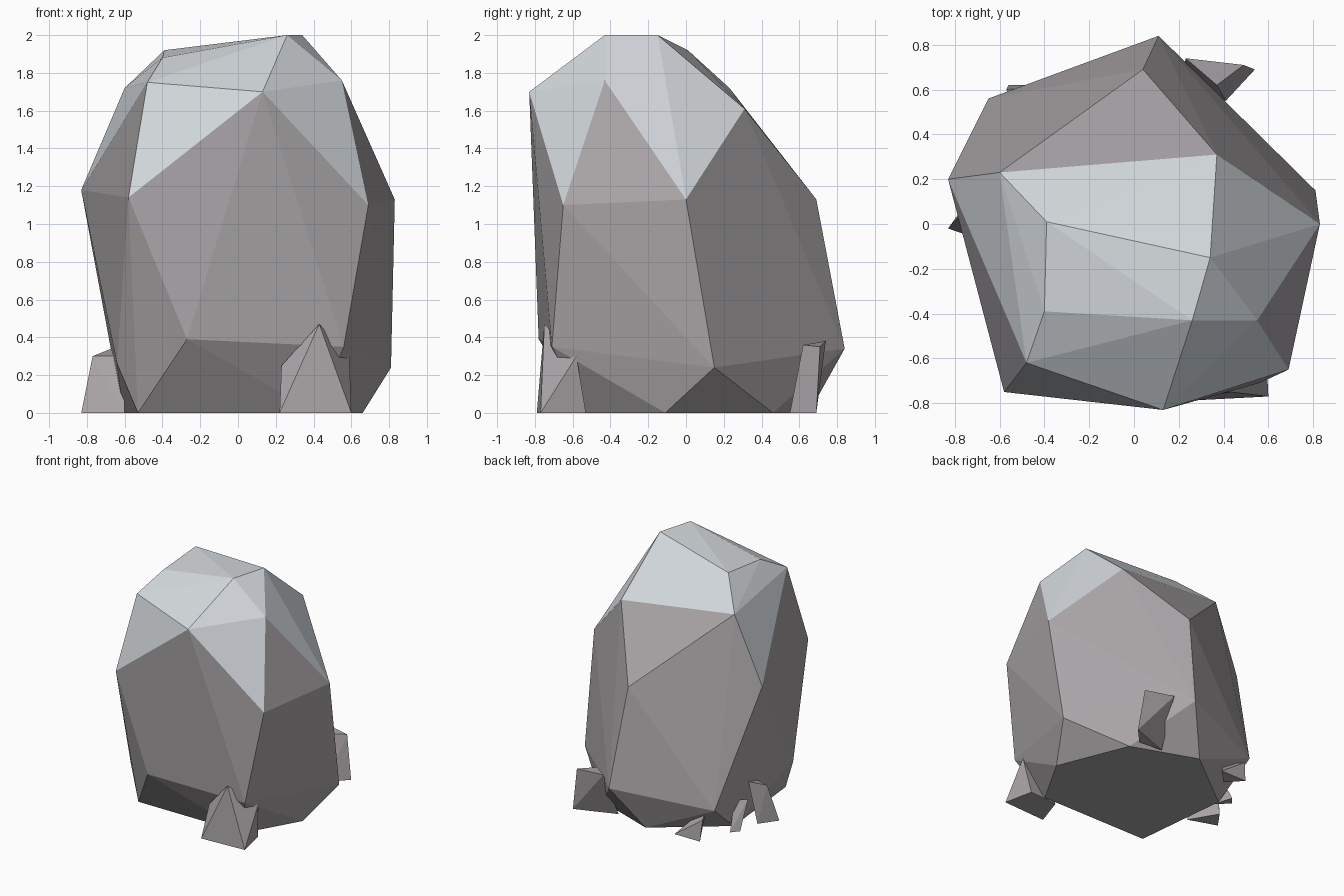
import bpy
import bmesh
import math

# Remove only the default cube
default_cube = bpy.data.objects.get("Cube")
if default_cube:
    bpy.data.objects.remove(default_cube, do_unlink=True)


def make_material(name, color):
    material = bpy.data.materials.new(name)
    material.use_nodes = True
    material.diffuse_color = color
    material.node_tree.nodes["Principled BSDF"].inputs["Base Color"].default_value = color
    return material


stone_grey = make_material("stone grey", (.40, .375, .39, 1))
snow_white = make_material("snow white", (.66, .70, .73, 1))


def make_stone(name, corners, materials, snow_line=math.inf):
    """Wrap the corners in a faceted convex shell; faces above the snow line turn white."""
    bm = bmesh.new()
    for corner in corners:
        bm.verts.new(corner)
    hull = bmesh.ops.convex_hull(bm, input=bm.verts[:], use_existing_faces=False)
    leftovers = set(hull["geom_interior"]) | set(hull["geom_unused"])
    loose = [item for item in leftovers if isinstance(item, bmesh.types.BMVert)]
    bmesh.ops.delete(bm, geom=loose, context="VERTS")
    bmesh.ops.recalc_face_normals(bm, faces=bm.faces[:])
    for face in bm.faces:
        face.smooth = False
        face.material_index = int(face.calc_center_median().z > snow_line)
    # Merge the triangles of flat areas, such as the base
    bmesh.ops.dissolve_limit(bm, angle_limit=math.radians(1), verts=bm.verts[:],
                             edges=bm.edges[:], delimit={"MATERIAL"})
    mesh = bpy.data.meshes.new(name)
    bm.to_mesh(mesh)
    bm.free()
    for material in materials:
        mesh.materials.append(material)
    stone = bpy.data.objects.new(name, mesh)
    bpy.context.collection.objects.link(stone)
    return stone


# Boulder rings, from the ground up
base_ring = [(.66, -.11, 0), (.43, .46, 0), (-.09, .65, 0),
             (-.61, .25, 0), (-.53, -.53, 0), (.42, -.53, 0)]
lower_ring = [(.81, .15, .24), (.11, .84, .34), (-.65, .56, .25),
              (-.64, -.47, .26), (-.27, -.78, .39), (.56, -.71, .35)]
middle_ring = [(.83, 0, 1.13), (.04, .69, 1.13), (-.83, .2, 1.18),
               (-.58, -.75, 1.14), (.69, -.65, 1.1)]
shoulder_ring = [(.37, .31, 1.61), (-.6, .23, 1.72), (-.48, -.62, 1.75),
                 (.13, -.83, 1.7), (.55, -.43, 1.76)]
crown = [(-.39, .01, 1.92), (.34, -.15, 2), (.26, -.43, 2), (-.4, -.39, 1.88)]
make_stone("boulder", base_ring + lower_ring + middle_ring + shoulder_ring + crown,
           [stone_grey, snow_white], snow_line=1.505)

# Small stones leaning against the foot of the boulder
small_stones = {
    "front_stone": [(.22, -.79, 0), (.6, -.77, 0), (.55, -.53, 0), (.3, -.55, 0),
                    (.23, -.7, .25), (.43, -.75, .47), (.59, -.58, .3)],
    "back_stone": [(.54, .69, 0), (.41, .55, 0), (.21, .57, 0),
                   (.49, .71, .35), (.23, .74, .38), (.37, .62, .36)],
    "back_side_stone": [(-.56, .62, 0), (-.33, .62, 0), (-.45, .5, 0),
                        (-.57, .6, .17), (-.5, .45, .2)],
    "middle_side_stone": [(-.7, .3, 0), (-.65, .36, 0), (-.6, .2, 0),
                          (-.7, .2, .22), (-.62, .26, .22)],
    "front_side_stone": [(-.83, -.02, 0), (-.73, .12, 0), (-.6, -.1, 0),
                         (-.77, .05, .3), (-.67, .15, .34), (-.6, 0, .3)],
}
for stone_name, stone_corners in small_stones.items():
    make_stone(stone_name, stone_corners, [stone_grey])
